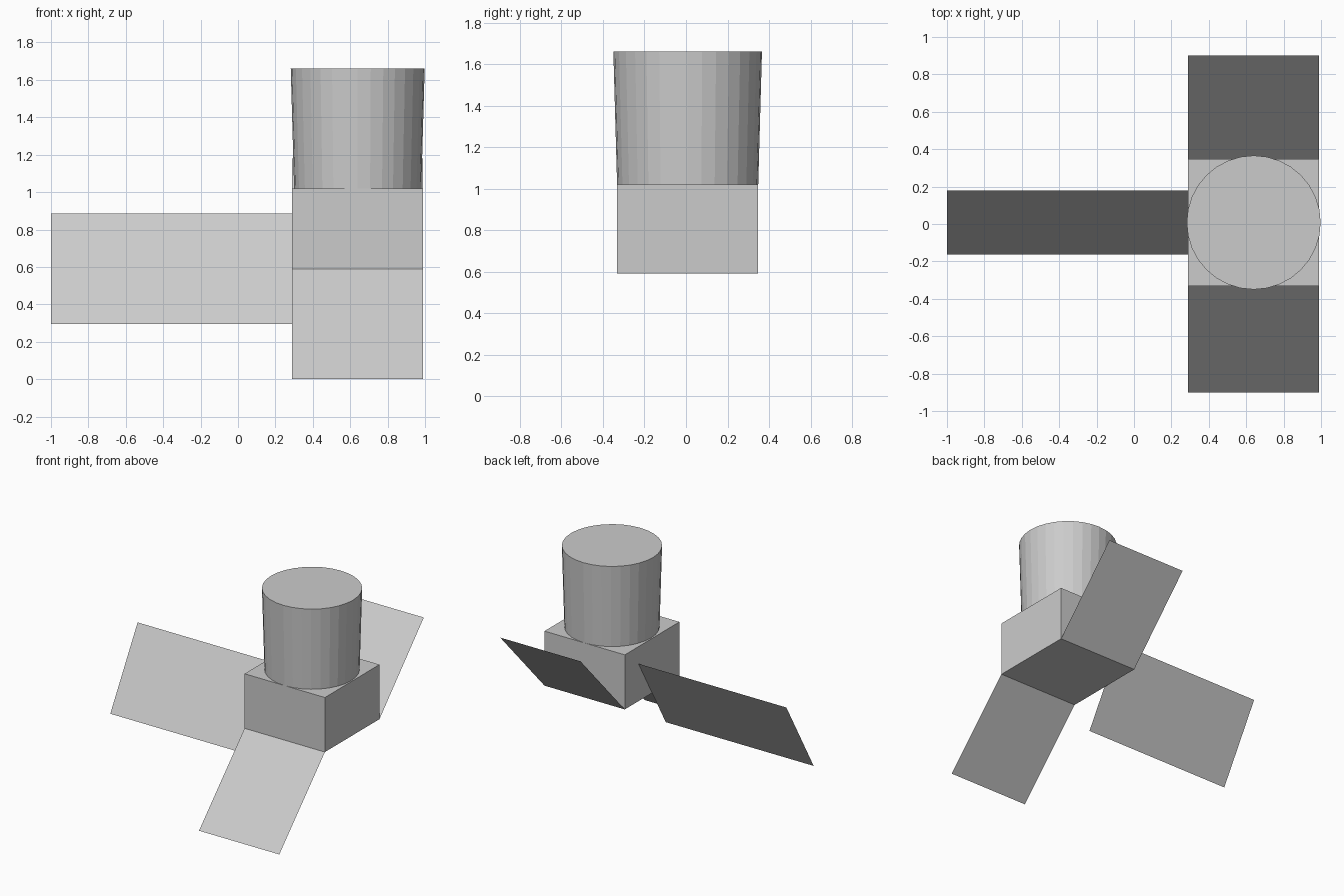
import bpy

if "Cube" in bpy.data.objects:
    bpy.data.objects.remove(bpy.data.objects["Cube"])

CX, CY = 0.64, 0.008      # centre of the body
HX, HY = 0.35, 0.34       # half sizes of the body
Z0, Z1, Z2 = 0.59, 1.02, 1.66


def sheet(name, corners):
    """Single thin four-sided panel."""
    mesh = bpy.data.meshes.new(name)
    mesh.from_pydata(corners, [], [(0, 1, 2, 3)])
    obj = bpy.data.objects.new(name, mesh)
    bpy.context.collection.objects.link(obj)
    return obj


# Box body
bpy.ops.mesh.primitive_cube_add(size=1, location=(CX, CY, (Z0 + Z1) / 2))
body = bpy.context.object
body.name = "body_box"
body.scale = (2 * HX, 2 * HY, Z1 - Z0)

# Slightly flared drum on top
bpy.ops.mesh.primitive_cone_add(vertices=32, radius1=0.34, radius2=0.358,
                                depth=Z2 - Z1, location=(CX, CY, (Z1 + Z2) / 2))
bpy.context.object.name = "top_drum"

# Tilted blades: front one slopes down, back one slopes up
xa, xb = CX - HX, CX + HX
sheet("front_blade", [(xa, -0.9, 0), (xb, -0.9, 0),
                      (xb, CY - HY, Z0), (xa, CY - HY, Z0)])
sheet("back_blade", [(xa, CY + HY, Z0), (xb, CY + HY, Z0),
                     (xb, 0.9, 2 * Z0), (xa, 0.9, 2 * Z0)])

# Long side blade, tilted about its length
sheet("side_blade", [(-1, -0.162, 0.295), (xa, -0.162, 0.295),
                     (xa, 0.178, 0.885), (-1, 0.178, 0.885)])
